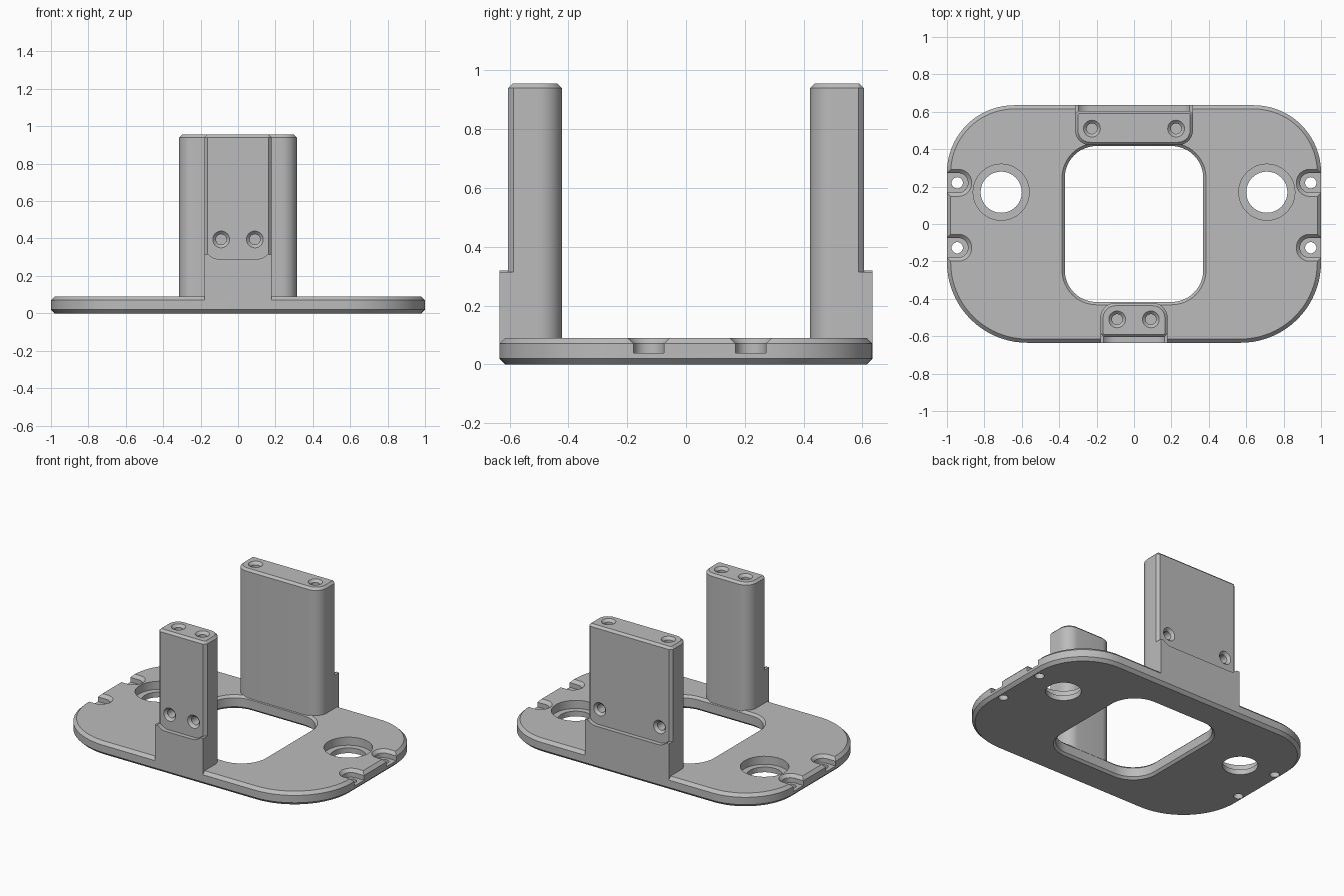
import bpy, bmesh, math
from mathutils import Matrix

cube = bpy.data.objects.get("Cube")
if cube:
    bpy.data.objects.remove(cube)

grey = bpy.data.materials.new("light grey")
grey.use_nodes = True
colour = (0.5, 0.5, 0.5, 1)
grey.diffuse_color = colour
grey.node_tree.nodes["Principled BSDF"].inputs["Base Color"].default_value = colour


def rounded_rect(x0, x1, y0, y1, radii, steps, inset=0):
    """Outline from the lower left corner, anticlockwise."""
    x0, x1, y0, y1 = x0 + inset, x1 - inset, y0 + inset, y1 - inset
    corners = [(x0, y0, 1, 1), (x1, y0, -1, 1), (x1, y1, -1, -1), (x0, y1, 1, -1)]
    pts = []
    for i, (x, y, sx, sy) in enumerate(corners):
        r = max(radii[i] - inset, 0.004)
        for k in range(steps[i] + 1):
            a = math.pi + (i + k / steps[i]) * math.pi / 2
            pts.append((x + sx * r + r * math.cos(a), y + sy * r + r * math.sin(a)))
    return pts


def circle(r, n=32):
    return [(r * math.cos(2 * math.pi * k / n), r * math.sin(2 * math.pi * k / n)) for k in range(n)]


def loft(name, sections, matrix=None):
    """Skin a stack of (height, outline) sections into a closed solid."""
    bm = bmesh.new()
    rings = [[bm.verts.new((x, y, z)) for x, y in pts] for z, pts in sections]
    n = len(rings[0])
    for a, b in zip(rings, rings[1:]):
        for i in range(n):
            j = (i + 1) % n
            bm.faces.new((a[i], a[j], b[j], b[i]))
    bm.faces.new(rings[0][::-1])
    bm.faces.new(rings[-1])
    if matrix:
        bm.transform(matrix)
    bmesh.ops.recalc_face_normals(bm, faces=bm.faces)
    mesh = bpy.data.meshes.new(name)
    bm.to_mesh(mesh)
    bm.free()
    mesh.materials.append(grey)
    obj = bpy.data.objects.new(name, mesh)
    bpy.context.collection.objects.link(obj)
    return obj


def rect_loft(name, rect, radii, steps, levels, matrix=None):
    return loft(name, [(z, rounded_rect(*rect, radii, steps, d)) for z, d in levels], matrix)


def select(obj):
    bpy.ops.object.select_all(action='DESELECT')
    obj.select_set(True)
    bpy.context.view_layer.objects.active = obj


def cut(obj, cutter):
    cutter.hide_render = True
    mod = obj.modifiers.new("cut", 'BOOLEAN')
    mod.operation = 'DIFFERENCE'
    mod.solver = 'EXACT'
    mod.object = cutter
    select(obj)
    bpy.ops.object.modifier_apply(modifier=mod.name)
    bpy.data.objects.remove(cutter)


def finish(obj):
    select(obj)
    bpy.ops.object.shade_smooth_by_angle(angle=math.radians(30))


# Base plate with chamfered rim
T, C = 0.09, 0.02
plate = rect_loft("base_plate", (-1, 1, -0.635, 0.635), (0.43, 0.43, 0.36, 0.36), [20] * 4,
                  [(0, C), (C, 0), (T - C, 0), (T, C)])

# Central opening, flared at both ends
E = 0.015
cut(plate, rect_loft("opening_cutter", (-0.37, 0.37, -0.417, 0.417), [0.17] * 4, [12] * 4,
                     [(-0.05, -E - 0.05), (E, 0), (T - E, 0), (T + 0.05, -E - 0.05)]))

for side in (-1, 1):
    # Counterbored round holes
    cut(plate, loft("round_hole_cutter",
                    [(z, circle(r, 48)) for z, r in ((-0.1, 0.11), (0.035, 0.11), (0.035, 0.15), (0.2, 0.15))],
                    Matrix.Translation((side * 0.71, 0.17, 0))))
    # Edge notches with screw holes
    for y in (-0.127, 0.22):
        place = Matrix.Translation((0, y, 0)) @ Matrix.Diagonal((side, 1, 1, 1))
        cut(plate, rect_loft("notch_cutter", (0.888, 1.2, -0.052, 0.052),
                             (0.05, 0.01, 0.01, 0.05), (10, 1, 1, 10),
                             [(0.038, 0), (T - C, 0), (T + 0.03, -C - 0.03)], place))
        cut(plate, loft("screw_hole_cutter", [(-0.1, circle(0.03)), (0.06, circle(0.03))],
                        Matrix.Translation((side * 0.945, y, 0))))
finish(plate)

# Countersunk blind hole, bored along local -z from its mouth
BORE = [(-0.12, circle(0.028)), (-0.017, circle(0.028)), (0.01, circle(0.055))]


def post(label, w, hole_x, side):
    """Upright with a rounded inner side and chamfered outer side; side is -1 front, 1 back."""
    flip = Matrix.Identity(4) if side < 0 else Matrix.Rotation(math.pi, 4, 'Z')
    body = rect_loft(label + "_post", (-w, w, -0.605, -0.422), (0.018, 0.018, 0.08, 0.08), (1, 1, 10, 10),
                     [(0.03, 0), (0.94, 0), (0.955, 0.015)], flip)
    for x in (-hole_x, hole_x):
        cut(body, loft("top_hole_cutter", BORE, flip @ Matrix.Translation((x, -0.51, 0.955))))
        cut(body, loft("face_hole_cutter", BORE,
                       flip @ Matrix.Translation((x, -0.605, 0.395)) @ Matrix.Rotation(math.pi / 2, 4, 'X')))
    finish(body)

    # Foot block whose ledge curves up at both ends
    right = [(w, 0.315), (w - 0.018, 0.315)]
    for k in range(8):
        dx = 0.062 * (1 - k / 7)
        right.append((w - 0.08 + dx, 0.37 - math.sqrt(0.0064 - dx * dx)))
    outline = [(-w, C), (w, C)] + right + [(-x, z) for x, z in reversed(right)]
    foot = loft(label + "_post_foot", [(0.55, outline), (0.635, outline)],
                flip @ Matrix.Rotation(math.pi / 2, 4, 'X'))
    finish(foot)


post("front", 0.18, 0.09, -1)
post("back", 0.315, 0.225, 1)
